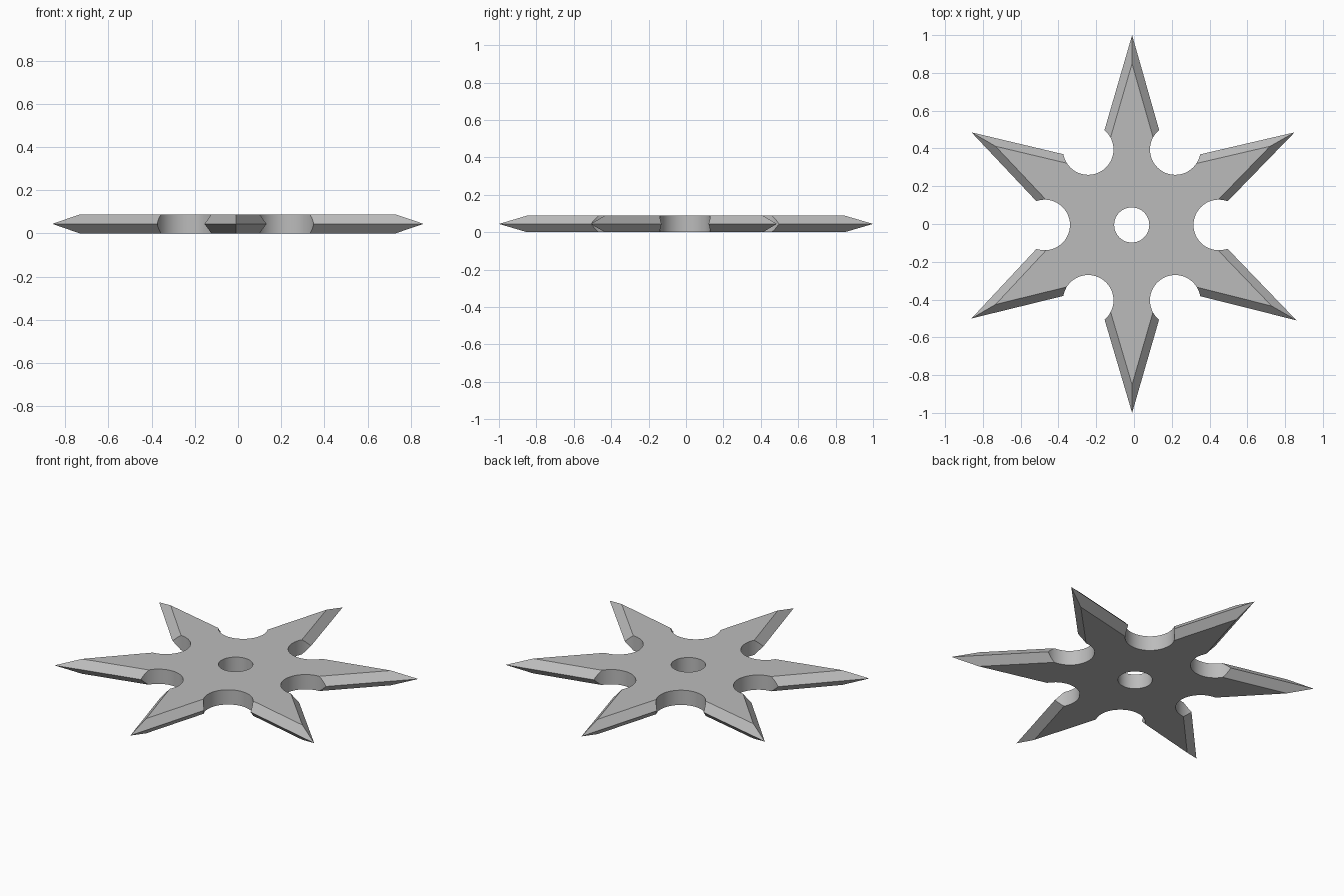
import bpy, bmesh
from math import sin, cos, radians
from mathutils import Vector, Matrix

cube = bpy.data.objects.get("Cube")
if cube:
    bpy.data.objects.remove(cube, do_unlink=True)

THICK = 0.088
CENTRE = Vector((-0.012, -0.005))
# Tips run anticlockwise from the upper right one
TIPS = [(0.85, 0.485), (-0.01, 1.0), (-0.86, 0.485),
        (-0.86, -0.50), (-0.01, -1.0), (0.86, -0.51)]

steel = bpy.data.materials.new("grey steel")
steel.use_nodes = True
colour = (0.5, 0.5, 0.5, 1)
steel.diffuse_color = colour
steel.node_tree.nodes["Principled BSDF"].inputs["Base Color"].default_value = colour


def polar(radius, degrees):
    a = radians(degrees)
    return Vector((radius * cos(a), radius * sin(a)))


def make_object(name, bm):
    bmesh.ops.recalc_face_normals(bm, faces=bm.faces)
    mesh = bpy.data.meshes.new(name)
    bm.to_mesh(mesh)
    bm.free()
    mesh.materials.append(steel)
    obj = bpy.data.objects.new(name, mesh)
    bpy.context.collection.objects.link(obj)
    return obj


# Star outline: tips alternating with valleys
outline = []
for i, tip in enumerate(TIPS):
    outline += [Vector(tip) - CENTRE, polar(0.386, 60 * i + 60)]

# Star body: wide middle ring, smaller flat faces above and below
bm = bmesh.new()
rings = []
for scale, z in ((0.85, 0), (1, THICK / 2), (0.85, THICK)):
    rings.append([bm.verts.new((*(CENTRE + p * scale), z)) for p in outline])
bm.faces.new(rings[0])
bm.faces.new(rings[2])
for low, high in zip(rings, rings[1:]):
    for i in range(len(low)):
        j = (i + 1) % len(low)
        bm.faces.new((low[i], low[j], high[j], high[i]))
star = make_object("throwing_star", bm)

# Cutters: round notches in the valleys and the centre hole
bm = bmesh.new()
holes = [(Vector((0, 0)), 0.093)]
holes += [(polar(0.461, 60 * i), 0.134) for i in range(6)]
for spot, radius in holes:
    bmesh.ops.create_cone(bm, cap_ends=True, segments=48, radius1=radius,
                          radius2=radius, depth=0.4,
                          matrix=Matrix.Translation((*(CENTRE + spot), THICK / 2)))
cutter = make_object("hole_cutters", bm)
cutter.hide_render = True

cut = star.modifiers.new("holes", "BOOLEAN")
cut.operation = "DIFFERENCE"
cut.solver = "EXACT"
cut.object = cutter

# Apply the cut, then smooth only the round walls
bpy.ops.object.select_all(action="DESELECT")
star.select_set(True)
bpy.context.view_layer.objects.active = star
bpy.ops.object.modifier_apply(modifier=cut.name)
bpy.data.objects.remove(cutter, do_unlink=True)
bpy.ops.object.shade_smooth_by_angle(angle=radians(25))
